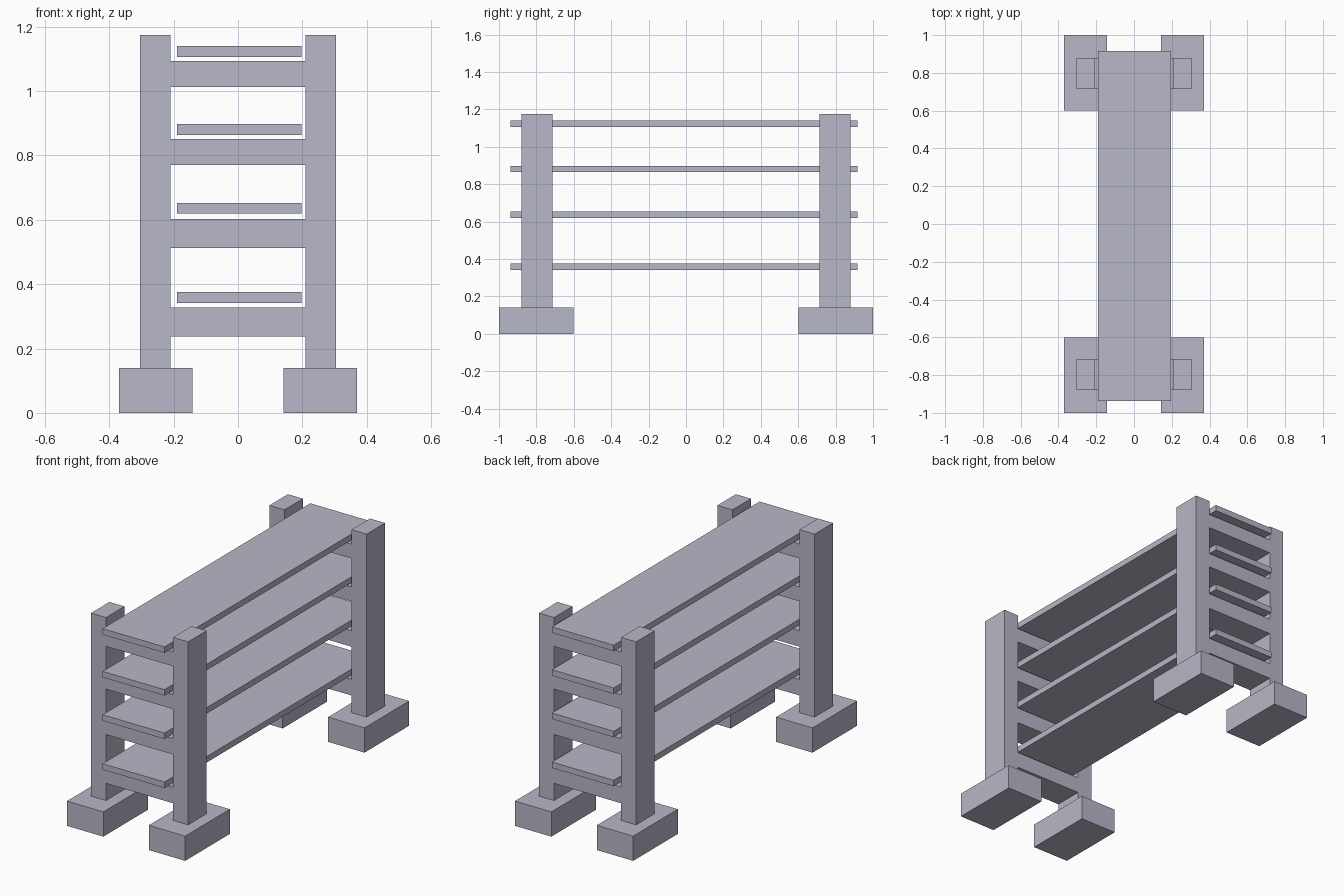
import bpy
import math

if "Cube" in bpy.data.objects:
    bpy.data.objects.remove(bpy.data.objects["Cube"])

mat = bpy.data.materials.new("lavender grey")
mat.diffuse_color = (0.479, 0.474, 0.578, 1)
mat.use_nodes = True
mat.node_tree.nodes["Principled BSDF"].inputs["Base Color"].default_value = mat.diffuse_color

POST_IN, POST_OUT = 0.21, 0.304
POST_BOTTOM, POST_TOP = 0.14, 1.175
RUNGS = [(0.237, 0.328), (0.513, 0.603), (0.77, 0.851), (1.012, 1.093)]
SHELVES = [(0.342, 0.376), (0.619, 0.653), (0.864, 0.898), (1.106, 1.14)]


def box(name, x, y, z):
    bpy.ops.mesh.primitive_cube_add(size=1, location=[sum(r) / 2 for r in (x, y, z)])
    ob = bpy.context.object
    ob.name = name
    ob.scale = [r[1] - r[0] for r in (x, y, z)]
    bpy.ops.object.transform_apply(location=False, rotation=False, scale=True)
    ob.data.materials.append(mat)


def end_frame(name, y):
    # ladder-shaped profile: outline plus one opening between each pair of rungs
    low, high = RUNGS[0][0], RUNGS[-1][1]
    half = [(POST_IN, low), (POST_IN, POST_BOTTOM), (POST_OUT, POST_BOTTOM),
            (POST_OUT, POST_TOP), (POST_IN, POST_TOP), (POST_IN, high)]
    loops = [half + [(-x, z) for x, z in reversed(half)]]
    for lower, upper in zip(RUNGS, RUNGS[1:]):
        a, b = lower[1], upper[0]
        loops.append([(-POST_IN, a), (POST_IN, a), (POST_IN, b), (-POST_IN, b)])
    curve = bpy.data.curves.new(name, 'CURVE')
    curve.dimensions = '2D'
    curve.fill_mode = 'BOTH'
    curve.extrude = 0.0825
    for pts in loops:
        s = curve.splines.new('POLY')
        s.points.add(len(pts) - 1)
        for p, (x, z) in zip(s.points, pts):
            p.co = (x, z, 0, 1)
        s.use_cyclic_u = True
        s.use_smooth = False
    curve.materials.append(mat)
    ob = bpy.data.objects.new(name, curve)
    bpy.context.collection.objects.link(ob)
    ob.location.y = y
    ob.rotation_euler.x = math.pi / 2
    # turn the extruded profile into a flat-shaded mesh
    bpy.ops.object.select_all(action='DESELECT')
    ob.select_set(True)
    bpy.context.view_layer.objects.active = ob
    bpy.ops.object.convert(target='MESH')
    bpy.ops.object.shade_flat()


# end frames
end_frame("front_ladder_frame", -0.7975)
end_frame("back_ladder_frame", 0.7975)

# foot blocks
for side, x in (("left", (-0.37, -0.142)), ("right", (0.142, 0.37))):
    for end, y in (("front", (-1.0, -0.602)), ("back", (0.602, 1.0))):
        box(f"{end}_{side}_foot", x, y, (0, 0.14))

# shelf boards
for i, z in enumerate(SHELVES):
    box(f"shelf_board_{i + 1}", (-0.19, 0.197), (-0.938, 0.917), z)
